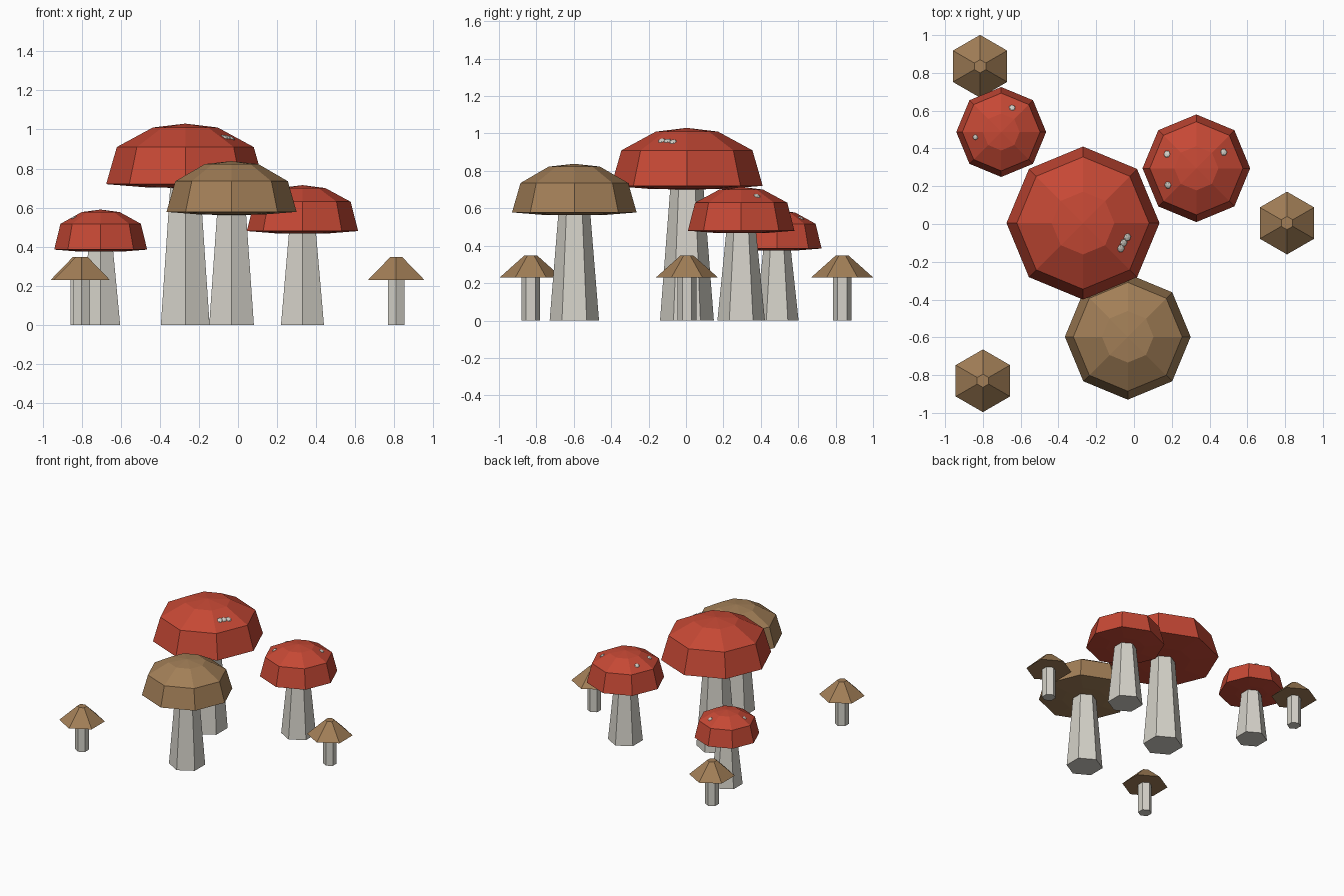
import bpy, bmesh
from math import cos, sin, pi, hypot
from mathutils import Vector

if "Cube" in bpy.data.objects:
    bpy.data.objects.remove(bpy.data.objects["Cube"])


def material(name, rgb):
    m = bpy.data.materials.new(name)
    m.diffuse_color = (*rgb, 1)
    m.use_nodes = True
    m.node_tree.nodes["Principled BSDF"].inputs["Base Color"].default_value = m.diffuse_color
    return m


RED = material("red_cap", (0.56, 0.065, 0.035))
BROWN = material("brown_cap", (0.36, 0.21, 0.095))
CREAM = material("cream", (0.66, 0.64, 0.58))


def lathe(name, x, y, profile, sides, turn, mat):
    """Spin (radius, z) points into a closed faceted solid; radius 0 is a tip."""
    bm = bmesh.new()
    rings = []
    for r, z in profile:
        n = sides if r > 0 else 1
        rings.append([bm.verts.new((r * cos(turn + 2 * pi * i / sides),
                                    r * sin(turn + 2 * pi * i / sides), z))
                      for i in range(n)])
    for a, b in zip(rings, rings[1:]):
        for i in range(sides):
            j = (i + 1) % sides
            if len(a) == 1:
                bm.faces.new((a[0], b[j], b[i]))
            elif len(b) == 1:
                bm.faces.new((a[i], a[j], b[0]))
            else:
                bm.faces.new((a[i], a[j], b[j], b[i]))
    for ring in (rings[0], rings[-1]):
        if len(ring) > 1:
            bm.faces.new(ring)
    bmesh.ops.recalc_face_normals(bm, faces=bm.faces)
    me = bpy.data.meshes.new(name)
    bm.to_mesh(me)
    bm.free()
    me.materials.append(mat)
    ob = bpy.data.objects.new(name, me)
    ob.location = (x, y, 0)
    bpy.context.collection.objects.link(ob)
    return ob


def cap_point(dx, dy, dome):
    """Height and slope of the eight-sided dome at an offset from its axis."""
    r = max(dx * cos(a) + dy * sin(a)
            for a in [pi / 8 + i * pi / 4 for i in range(8)]) / cos(pi / 8)
    for (r0, z0), (r1, z1) in zip(dome, dome[1:]):
        if r1 <= r <= r0:
            slope = (z0 - z1) / (r0 - r1)
            d = hypot(dx, dy)
            normal = Vector((-slope * dx / d, -slope * dy / d, 1))
            return z1 + slope * (r - r1), normal


def mushroom(name, x, y, r, z0, z1, z2, z3, foot, neck, mat, spots=()):
    # tapered six-sided stem
    lathe(name + "_stem", x, y, [(foot, 0), (neck, z0)], 6, pi / 2, CREAM)
    # domed eight-sided cap with a slightly bulging underside
    dome = [(r, z0), (r * 0.865, z1), (r * 0.41, z2), (0, z3)]
    under = [(0, z0 - 0.05 * r), (r * 0.5, z0 - 0.04 * r)]
    lathe(name + "_cap", x, y, under + dome, 8, 0, mat)
    # flattened spots lying on the cap
    for i, (sx, sy, size) in enumerate(spots):
        z, n = cap_point(sx - x, sy - y, dome)
        s = lathe(f"{name}_spot_{i + 1}", sx, sy,
                  [(0, -size * 0.3), (size, 0), (size * 0.7, size * 0.25),
                   (0, size * 0.35)], 6, 0, CREAM)
        s.location.z = z
        s.rotation_euler = n.to_track_quat('Z', 'Y').to_euler()


mushroom("large_red", -0.27, 0.005, 0.405, 0.72, 0.91, 1.01, 1.03, 0.144, 0.088, RED,
         [(-0.07, -0.13, 0.022), (-0.055, -0.10, 0.022), (-0.035, -0.07, 0.022)])
mushroom("large_brown", -0.033, -0.597, 0.333, 0.578, 0.735, 0.823, 0.838, 0.132, 0.085, BROWN)
mushroom("medium_red", 0.33, 0.295, 0.285, 0.48, 0.63, 0.70, 0.715, 0.127, 0.079, RED,
         [(0.175, 0.37, 0.02), (0.475, 0.38, 0.02), (0.18, 0.205, 0.02)])
mushroom("small_red", -0.703, 0.487, 0.238, 0.385, 0.517, 0.577, 0.59, 0.115, 0.073, RED,
         [(-0.645, 0.615, 0.018), (-0.84, 0.46, 0.016)])

# small conical mushrooms around the edge
for i, (x, y) in enumerate([(-0.815, 0.835), (-0.80, -0.83), (0.81, 0.005)]):
    lathe(f"tiny_brown_stem_{i + 1}", x, y, [(0.05, 0), (0.05, 0.24)], 6, pi / 2, CREAM)
    lathe(f"tiny_brown_cap_{i + 1}", x, y, [(0.166, 0.23), (0.035, 0.347)], 6, pi / 2, BROWN)
